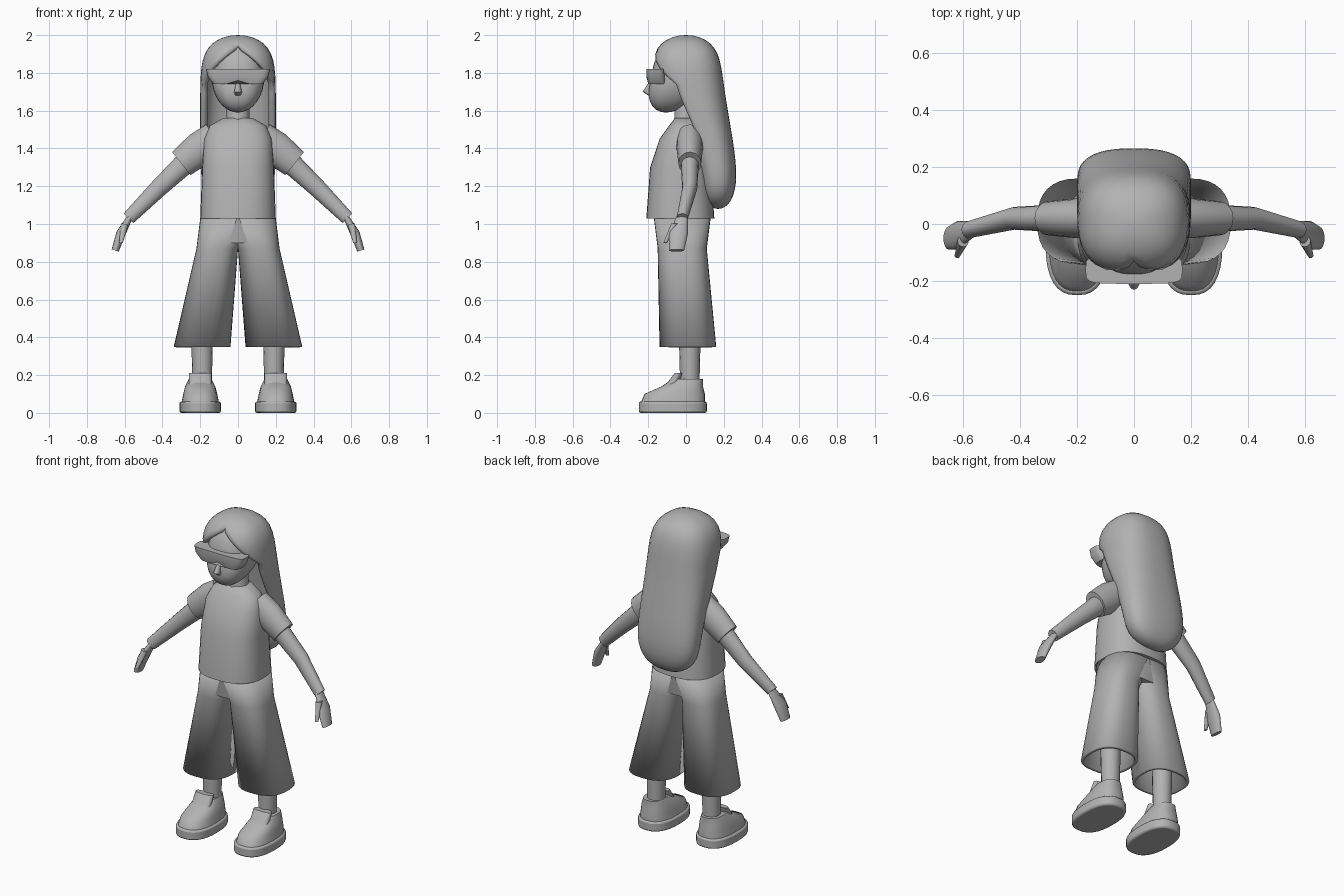
import bpy, bmesh, math
from mathutils import Vector

if "Cube" in bpy.data.objects:
    bpy.data.objects.remove(bpy.data.objects["Cube"])

grey = bpy.data.materials.new("plain grey")
grey.use_nodes = True
shade = (.45, .45, .45, 1)
grey.diffuse_color = shade
grey.node_tree.nodes["Principled BSDF"].inputs["Base Color"].default_value = shade


def rounded(value, power):
    return math.copysign(abs(value) ** (2 / power), value)


def level(height, center_x, center_y, radius_x, radius_y, gap=0, power=2.5, count=32):
    """Horizontal rounded outline; gap is the half angle left open at the front."""
    outline = []
    for step in range(count + 1):
        angle = gap + (math.tau - 2 * gap) * step / count
        outline.append(Vector((center_x + radius_x * rounded(math.sin(angle), power),
                               center_y - radius_y * rounded(math.cos(angle), power),
                               height)))
    return outline


def loft(name, outlines, capped=True, mirrored=False, smooth=50, thickness=0, bevel=0):
    """Skin a list of outlines and finish the object."""
    bm = bmesh.new()
    rows = [[bm.verts.new(point) for point in outline] for outline in outlines]
    for lower, upper in zip(rows, rows[1:]):
        for a, b, c, d in zip(lower, lower[1:], upper[1:], upper):
            bm.faces.new((a, b, c, d))
    bmesh.ops.remove_doubles(bm, verts=bm.verts, dist=.0005)
    if capped:
        rims = [edge for edge in bm.edges if edge.is_boundary]
        bmesh.ops.holes_fill(bm, edges=rims)
    bmesh.ops.recalc_face_normals(bm, faces=bm.faces)
    mesh = bpy.data.meshes.new(name)
    bm.to_mesh(mesh)
    bm.free()
    mesh.materials.append(grey)
    part = bpy.data.objects.new(name, mesh)
    bpy.context.collection.objects.link(part)
    bpy.ops.object.select_all(action="DESELECT")
    part.select_set(True)
    bpy.context.view_layer.objects.active = part
    bpy.ops.object.shade_smooth_by_angle(angle=math.radians(smooth))
    if thickness:
        shell = part.modifiers.new("thickness", "SOLIDIFY")
        shell.thickness = thickness
        shell.offset = -1
    if bevel:
        edge_round = part.modifiers.new("rounded edge", "BEVEL")
        edge_round.width = bevel
        edge_round.segments = 2
    if mirrored:
        part.modifiers.new("mirror", "MIRROR")
    return part


def stack(name, rows, center_x=0, power=2.5, **finish):
    """Body from rows of height, centre y, radius x, radius y."""
    return loft(name, [level(height, center_x, center_y, radius_x, radius_y, power=power)
                       for height, center_y, radius_x, radius_y in rows], **finish)


def limb(name, rows, across=1, count=16):
    """Mirrored tube from rows of x, y, z, radius; across flattens or widens it."""
    outlines = []
    for index, (x, y, z, radius) in enumerate(rows):
        before, after = rows[max(index - 1, 0)], rows[min(index + 1, len(rows) - 1)]
        along = Vector((after[0] - before[0], 0, after[2] - before[2])).normalized()
        side = Vector((-along.z, 0, along.x)) * radius * across
        depth = Vector((0, radius, 0))
        angles = [math.tau * step / count for step in range(count + 1)]
        outlines.append([Vector((x, y, z)) + side * math.cos(angle) + depth * math.sin(angle)
                         for angle in angles])
    return loft(name, outlines, mirrored=True, smooth=60)


def arc(steps):
    return [math.pi * step / steps for step in range(steps + 1)]


# Head: an egg whose jaw slides forward below the eyes
skull = []
for turn in arc(16):
    drop = -.19 * math.cos(turn)
    width = math.sin(turn)
    skull.append(level(1.78 - drop, 0, -.03 - .4 * max(0, drop), .14 * width, .15 * width))
loft("head", skull, smooth=70)
limb("neck", [(0, 0, 1.5, .08), (0, 0, 1.57, .06), (0, 0, 1.7, .06)])
stack("nose", [(1.68, -.18, .02, .02), (1.7, -.2, .02, .03), (1.76, -.17, .01, .02)], power=2)

# Visor with a notch over the nose
visor = stack("visor", [(1.74, -.15, .13, .05), (1.78, -.16, .16, .05), (1.82, -.16, .17, .05)],
              power=5, smooth=30)
for vertex in visor.data.vertices:
    if abs(vertex.co.x) < .06 and vertex.co.z < 1.75:
        vertex.co.z += .02

# Long hair: a shell open around the face, drifting back and flattening as it falls
hair = []
for turn in arc(28):
    rise = math.cos(turn)
    height = 1.54 + .46 * rise
    width = .2 * math.sqrt(max(0, 1 - rise ** 6))
    fall = min(max((1.9 - height) / .7, 0), 1)
    fall = fall * fall * (3 - 2 * fall)
    opening = max(0, min(1, (1.94 - height) / .2, (height - 1.08) / .4))
    hair.append(level(height, 0, .17 * fall, width, width * (.95 - .45 * fall),
                      gap=math.radians(70) * opening))
loft("long_hair", hair, capped=False, smooth=80, thickness=.03)

# Shirt
stack("shirt", [(1.03, -.03, .2, .18), (1.3, -.03, .19, .16), (1.45, -.02, .18, .12),
                (1.52, -.01, .15, .08), (1.56, 0, .08, .06)], smooth=60)
limb("sleeve", [(.12, .02, 1.45, .07), (.2, .02, 1.4, .07), (.3, .02, 1.32, .06)], across=1.3)

# Arms and hands
limb("arm", [(.25, .02, 1.35, .05), (.42, .02, 1.19, .04), (.58, -.02, 1.03, .03)], across=1.2)
limb("hand", [(.57, -.02, 1.04, .03), (.62, -.04, .95, .05), (.65, -.05, .86, .04)], across=.5)
limb("thumb", [(.6, -.06, 1, .02), (.62, -.11, .9, .01)])

# Wide trousers, open at the hem
stack("trouser_waist", [(1.05, -.02, .19, .15), (.9, -.02, .19, .13)])
loft("trouser_leg", [level(1.03, .05, -.02, .15, .15), level(.87, .11, -.02, .11, .13),
                     level(.35, .19, .01, .15, .15)], capped=False, mirrored=True, thickness=.02)

# Ankles and shoes
limb("ankle", [(.19, .02, .1, .05), (.19, .02, .5, .06)])
stack("shoe_sole", [(0, -.07, .11, .18), (.06, -.07, .11, .18)], center_x=.2, mirrored=True, bevel=.01)
stack("shoe_upper", [(.05, -.07, .1, .17), (.1, -.06, .09, .16), (.14, -.02, .08, .11),
                     (.18, .01, .06, .08)], center_x=.2, mirrored=True)
stack("shoe_tongue", [(.12, -.09, .06, .04), (.21, -.04, .06, .02)], center_x=.2, mirrored=True)
